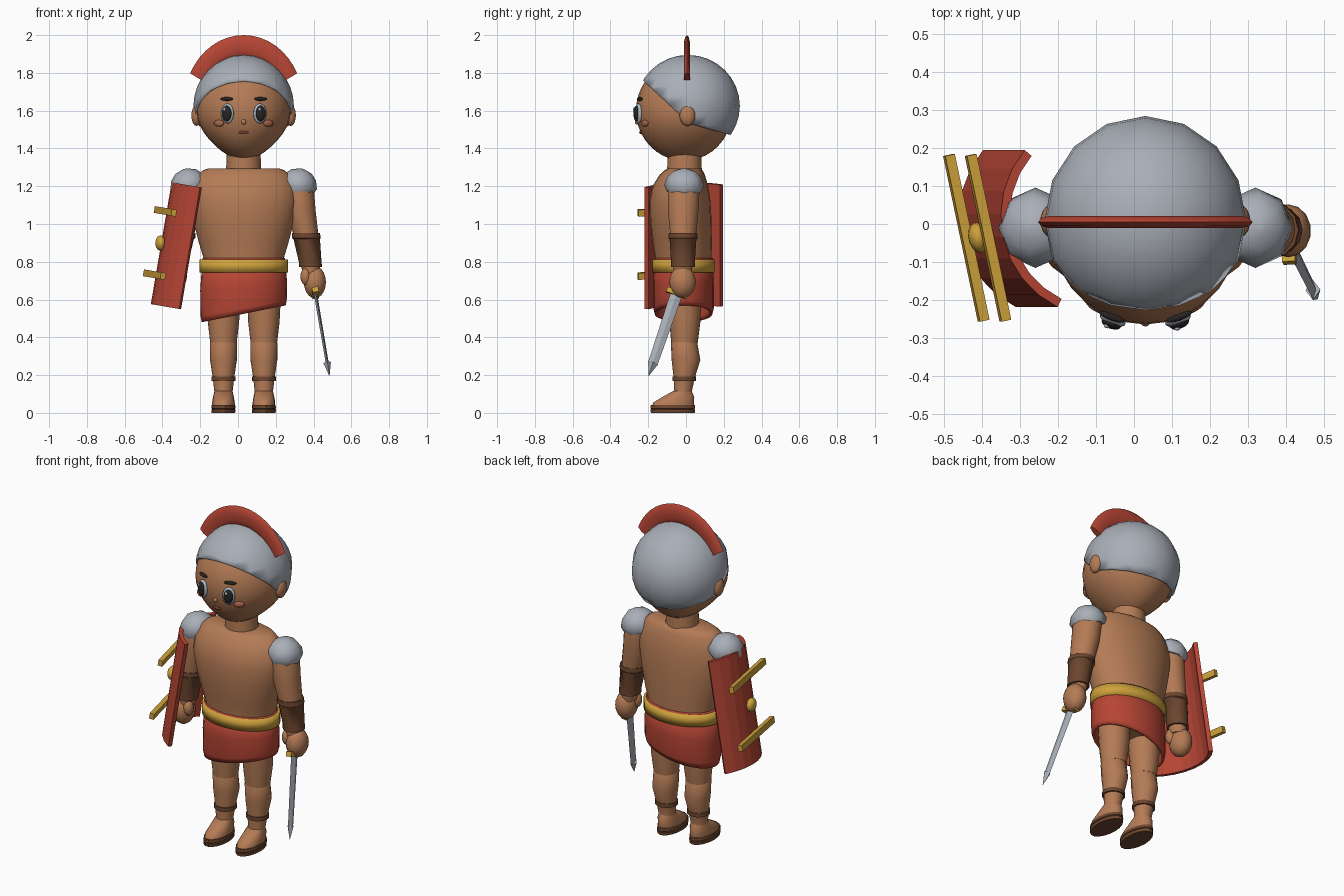
import bpy, bmesh, math
from mathutils import Matrix, Vector

if "Cube" in bpy.data.objects:
    bpy.data.objects.remove(bpy.data.objects["Cube"])

CX = 0.03  # the body's own mirror line
pi = math.pi


def material(name, rgb):
    m = bpy.data.materials.new(name)
    m.diffuse_color = (*rgb, 1)
    m.use_nodes = True
    m.node_tree.nodes["Principled BSDF"].inputs["Base Color"].default_value = m.diffuse_color
    return m


SKIN = material("skin", (0.46, 0.20, 0.092))
RED = material("red", (0.47, 0.06, 0.035))
GOLD = material("gold", (0.62, 0.36, 0.045))
STEEL = material("steel", (0.40, 0.43, 0.48))
LEATHER = material("leather", (0.15, 0.06, 0.028))
DARK = material("near black", (0.02, 0.018, 0.016))
EYE = material("eye grey", (0.42, 0.50, 0.58))
BLUSH = material("blush", (0.38, 0.13, 0.065))
MOUTH = material("mouth brown", (0.20, 0.05, 0.03))


def finish(name, bm, mat, M=Matrix(), angle=45):
    bmesh.ops.recalc_face_normals(bm, faces=bm.faces)
    bm.transform(M)
    me = bpy.data.meshes.new(name)
    bm.to_mesh(me)
    bm.free()
    me.materials.append(mat)
    ob = bpy.data.objects.new(name, me)
    bpy.context.collection.objects.link(ob)
    bpy.ops.object.select_all(action='DESELECT')
    ob.select_set(True)
    bpy.context.view_layer.objects.active = ob
    bpy.ops.object.shade_smooth_by_angle(angle=math.radians(angle))
    return ob


def skin_sections(name, mat, sections, cap=True, M=Matrix(), angle=45):
    bm = bmesh.new()
    rows = [[bm.verts.new(p) for p in sec] for sec in sections]
    n = len(rows[0])
    for a, b in zip(rows, rows[1:]):
        for i in range(n):
            j = (i + 1) % n
            bm.faces.new((a[i], a[j], b[j], b[i]))
    if cap:
        bm.faces.new(rows[0])
        bm.faces.new(rows[-1])
    return finish(name, bm, mat, M, angle)


def loft(name, mat, rings, n=16, **kw):
    # rings: (centre x, centre y, z, radius x, radius y)
    secs = [[(x + rx * math.cos(2 * pi * i / n), y + ry * math.sin(2 * pi * i / n), z)
             for i in range(n)] for x, y, z, rx, ry in rings]
    return skin_sections(name, mat, secs, **kw)


def blob(name, mat, loc, radii, rz=0, seg=14, rows=10):
    bm = bmesh.new()
    bmesh.ops.create_uvsphere(bm, u_segments=seg, v_segments=rows, radius=1)
    M = Matrix.Translation(loc) @ Matrix.Rotation(rz, 4, 'Z') @ Matrix.Diagonal((*radii, 1))
    return finish(name, bm, mat, M, 60)


def box(name, mat, loc, size, M):
    bm = bmesh.new()
    bmesh.ops.create_cube(bm, size=1)
    return finish(name, bm, mat, M @ Matrix.Translation(loc) @ Matrix.Diagonal((*size, 1)), 30)


def thicken(ob, t):
    m = ob.modifiers.new("thickness", 'SOLIDIFY')
    m.thickness = t
    m.offset = -1


# Head: ellipsoid narrowed towards the chin
HZ, HX, HY, HH = 1.6, 0.25, 0.255, 0.265


def narrowing(z):
    return 1 - 0.32 * (max(0, HZ - z) / HH) ** 2


head = blob("head", SKIN, (CX, -0.01, HZ), (HX, HY, HH), seg=28, rows=20)
for v in head.data.vertices:
    v.co.x = CX + (v.co.x - CX) * narrowing(v.co.z)


def on_face(name, mat, dx, z, radii, out=0.0):
    k = dx / (HX * narrowing(z))
    y = -0.01 - HY * math.sqrt(1 - k * k - ((z - HZ) / HH) ** 2)
    turn = math.asin(k)
    return blob(name, mat, (CX + dx + out * math.sin(turn), y - out * math.cos(turn), z),
                radii, turn)


# Face details
on_face("nose", SKIN, 0, 1.54, (0.013, 0.012, 0.014))
on_face("mouth", MOUTH, 0, 1.485, (0.026, 0.008, 0.009))
for s, side in ((-1, "right"), (1, "left")):
    on_face(side + "_eye", EYE, s * 0.085, 1.585, (0.036, 0.016, 0.053), 0.003)
    on_face(side + "_pupil", DARK, s * 0.085, 1.585, (0.027, 0.014, 0.042), 0.014)
    on_face(side + "_eye_glint", EYE, s * 0.085 - 0.008, 1.607, (0.008, 0.006, 0.009), 0.024)
    on_face(side + "_eyebrow", DARK, s * 0.088, 1.662, (0.036, 0.01, 0.010), 0.004)
    on_face(side + "_cheek", BLUSH, s * 0.13, 1.533, (0.030, 0.012, 0.018), 0.002)
    blob(side + "_ear", SKIN, (CX + s * 0.25, 0.008, 1.575), (0.027, 0.042, 0.056))

# Helmet: sphere cut by a steep front plane and a shallow rear plane
bm = bmesh.new()
bmesh.ops.create_uvsphere(bm, u_segments=16, v_segments=16, radius=1)
bm.transform(Matrix.Translation((CX, 0.01, 1.625)) @ Matrix.Diagonal((0.266, 0.275, 0.27, 1)))
for p, q in (((-0.235, 1.767), (0.02, 1.53)), ((0.02, 1.53), (0.24, 1.47))):
    bmesh.ops.bisect_plane(bm, geom=bm.verts[:] + bm.edges[:] + bm.faces[:],
                           plane_co=(0, *p), plane_no=(0, p[1] - q[1], q[0] - p[0]),
                           clear_inner=True)
thicken(finish("helmet", bm, STEEL, angle=60), 0.018)

# Crest: elliptical section swept over an elliptical arch
arch = []
for i in range(17):
    t = math.radians(26 + 128 * i / 16)
    c, s = math.cos(t), math.sin(t)
    arch.append([(CX + (0.267 + 0.048 * math.cos(u)) * c, 0.005 + 0.017 * math.sin(u),
                  1.64 + (0.30 + 0.06 * math.cos(u)) * s)
                 for u in [2 * pi * k / 10 for k in range(10)]])
skin_sections("helmet_crest", RED, arch)

# Trunk, belt and slanted skirt
loft("neck", SKIN, [(CX, -0.008, 1.25, 0.095, 0.092), (CX, -0.008, 1.40, 0.088, 0.09)])
loft("torso", SKIN, [(CX, y, z, rx, ry) for z, rx, y, ry in (
    (0.58, 0.17, -0.012, 0.12), (0.68, 0.2, -0.012, 0.145), (0.80, 0.207, -0.013, 0.148),
    (0.90, 0.237, -0.02, 0.157), (1.02, 0.268, -0.028, 0.163), (1.12, 0.285, -0.032, 0.162),
    (1.20, 0.277, -0.03, 0.148), (1.26, 0.245, -0.02, 0.12), (1.285, 0.215, -0.013, 0.10),
    (1.295, 0.185, -0.01, 0.085))], n=24, angle=60)
thicken(loft("belt", GOLD, [(CX, -0.013, z, 0.235, 0.164) for z in (0.743, 0.812)],
             n=28, cap=False), 0.02)
skirt = loft("skirt", RED, [(CX, -0.013, z, rx, ry) for z, rx, ry in (
    (0.0, 0.222, 0.153), (0.1, 0.228, 0.16), (0.5, 0.23, 0.16), (1.0, 0.218, 0.155))],
    n=28, cap=False)
for v in skirt.data.vertices:
    hem = 0.57 - 0.2 * (0.257 - v.co.x)
    v.co.z = hem + (0.82 - hem) * v.co.z
thicken(skirt, 0.014)

for s, side in ((-1, "right"), (1, "left")):
    # Leg, ankle strap and sandal
    lx = CX + s * 0.107
    loft(side + "_thigh", SKIN, [(lx, y, z, rx, ry) for z, rx, y, ry in (
        (0.70, 0.085, -0.01, 0.09), (0.58, 0.088, -0.008, 0.088), (0.48, 0.083, -0.006, 0.082),
        (0.37, 0.07, -0.008, 0.07))])
    loft(side + "_lower_leg", SKIN, [(lx, y, z, rx, ry) for z, rx, y, ry in (
        (0.39, 0.06, -0.01, 0.06), (0.37, 0.072, -0.01, 0.07), (0.28, 0.071, 0.0, 0.076),
        (0.18, 0.056, -0.01, 0.055), (0.10, 0.047, -0.018, 0.046), (0.06, 0.05, -0.015, 0.05))])
    loft(side + "_ankle_strap", LEATHER, [(lx, -0.01, z, 0.064, 0.062) for z in (0.17, 0.193)])
    loft(side + "_foot", SKIN, [(lx, y, z, rx, ry) for z, rx, y, ry in (
        (0.03, 0.06, -0.07, 0.114), (0.055, 0.06, -0.065, 0.11), (0.085, 0.055, -0.04, 0.085),
        (0.115, 0.048, -0.02, 0.05))], n=18)
    loft(side + "_sandal_sole", LEATHER, [(lx, -0.07, z, rx, ry) for z, rx, ry in (
        (0, 0.062, 0.118), (0.018, 0.064, 0.12), (0.02, 0.059, 0.115), (0.024, 0.064, 0.12),
        (0.042, 0.062, 0.118))], n=18, angle=30)

    # Arm, bracer, hand and shoulder guard
    loft(side + "_arm", SKIN, [(CX + s * o, y, z, rx, ry) for o, z, rx, y, ry in (
        (0.285, 1.25, 0.06, -0.01, 0.07), (0.295, 1.17, 0.078, -0.012, 0.085),
        (0.305, 1.07, 0.076, -0.015, 0.083), (0.33, 0.94, 0.066, -0.015, 0.07),
        (0.36, 0.73, 0.045, -0.018, 0.048))], n=14)
    loft(side + "_bracer", LEATHER, [(CX + s * o, -0.016, z, rx, ry) for o, z, rx, ry in (
        (0.33, 0.952, 0.074, 0.075), (0.332, 0.925, 0.076, 0.077), (0.334, 0.92, 0.07, 0.071),
        (0.352, 0.80, 0.06, 0.063), (0.354, 0.772, 0.061, 0.064))], n=12)
    blob(side + "_hand", SKIN, (CX + s * 0.377, -0.018, 0.692), (0.06, 0.07, 0.085))
    blob(side + "_thumb", SKIN, (CX + s * 0.328, -0.045, 0.722), (0.028, 0.03, 0.046))
    tilt = Matrix.Translation((CX + s * 0.288, -0.01, 1.195)) @ Matrix.Rotation(s * 0.21, 4, 'Y')
    loft(side + "_shoulder_guard", STEEL, [(0, 0, z, r, r * 1.06) for z, r in (
        (-0.025, 0.085), (0.01, 0.1), (0.055, 0.085), (0.085, 0.055), (0.1, 0.01))],
        n=8, M=tilt, angle=60)

# Sword pointing down and forward from the left fist
start = Vector((0.408, -0.045, 0.645))
down = (Vector((0.485, -0.20, 0.19)) - start).normalized()
flat = Vector((1, 0, 0)).cross(down).normalized()
thin = down.cross(flat)
S = Matrix.Translation(start) @ Matrix((flat, thin, down)).transposed().to_4x4()
loft("sword_blade", STEEL, [(0, 0, 0, 0.032, 0.009), (0, 0, 0.41, 0.026, 0.008)],
     n=4, M=S, angle=20)
loft("sword_tip", STEEL, [(0, 0, 0.405, 0.028, 0.02), (0, 0, 0.48, 0.001, 0.001)],
     n=4, M=S, angle=20)
box("sword_guard", GOLD, (0, 0, 0.01), (0.115, 0.034, 0.028), S)
loft("sword_grip", GOLD, [(0, 0, -0.08, 0.016, 0.016), (0, 0, 0.0, 0.016, 0.016)], n=8, M=S)

# Curved shield with two bars and a boss
SH = (Matrix.Translation((-0.30, -0.012, 0.88)) @ Matrix.Rotation(math.radians(9.7), 4, 'Y')
      @ Matrix.Rotation(math.radians(12), 4, 'Z'))
R, A = 0.267, math.radians(52.5)
steps = [-A + 2 * A * i / 8 for i in range(9)]
outline = [(r, a) for r, seq in ((R, steps), (R - 0.024, steps[::-1])) for a in seq]
skin_sections("shield", RED, [[(R * math.cos(A) - r * math.cos(a), r * math.sin(a), z)
                               for r, a in outline] for z in (-0.327, 0.327)], M=SH, angle=10)
for z, place in ((0.17, "upper"), (-0.17, "lower")):
    box(place + "_shield_bar", GOLD, (-0.118, 0, z), (0.026, 0.447, 0.036), SH)
blob("shield_boss", GOLD, SH @ Vector((-0.115, 0, 0)), (0.026, 0.041, 0.04), math.radians(12))
